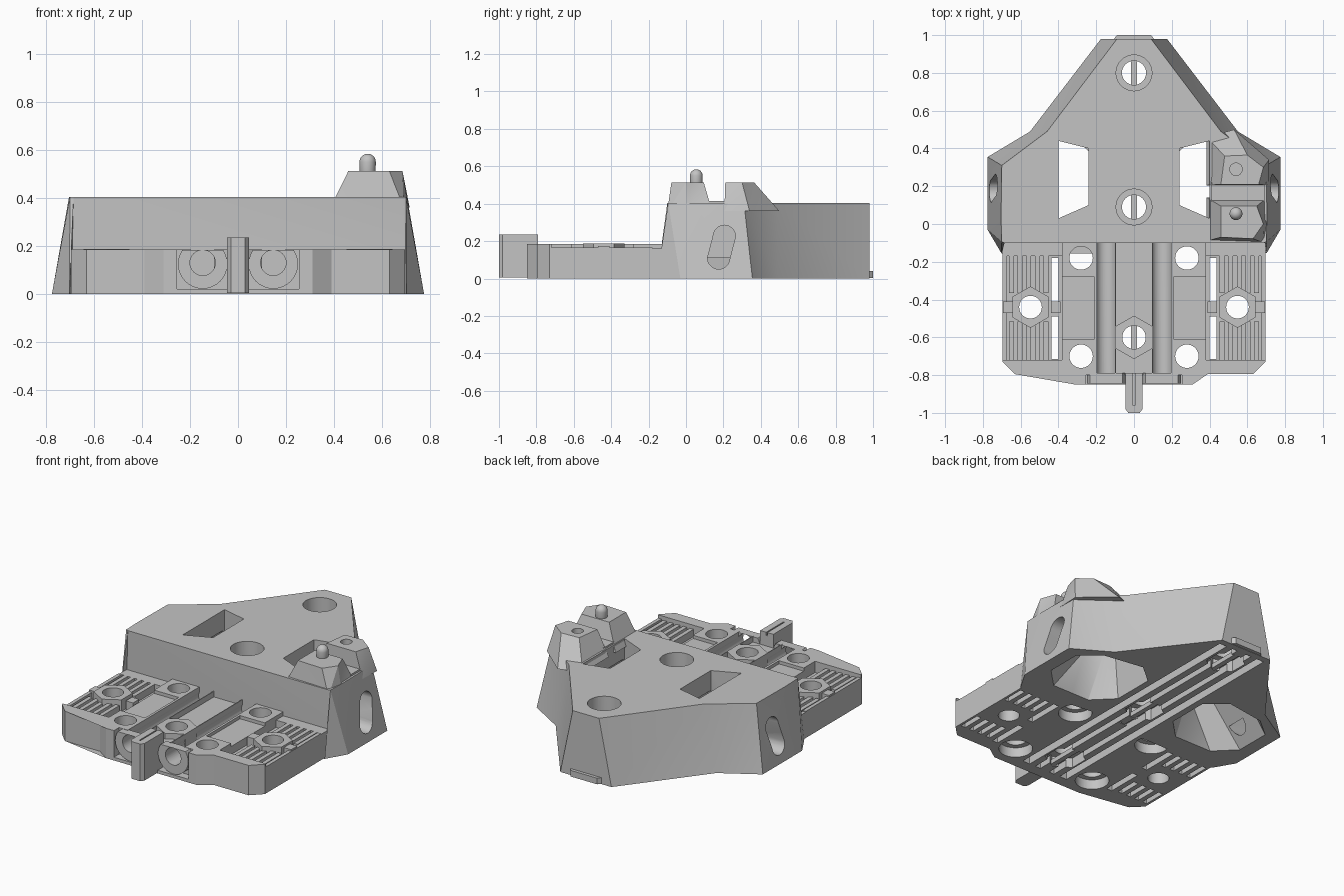
import bpy, bmesh, math

cube = bpy.data.objects.get("Cube")
if cube:
    bpy.data.objects.remove(cube, do_unlink=True)

grey = bpy.data.materials.new("plain grey")
grey.use_nodes = True
tone = (0.55, 0.55, 0.55, 1)
grey.diffuse_color = tone
grey.node_tree.nodes["Principled BSDF"].inputs["Base Color"].default_value = tone
parts = []


def finish(name, bm):
    """Turn a closed bmesh into an object with outward normals."""
    bmesh.ops.recalc_face_normals(bm, faces=bm.faces)
    if bm.calc_volume(signed=True) < 0:
        bmesh.ops.reverse_faces(bm, faces=bm.faces)
    mesh = bpy.data.meshes.new(name)
    bm.to_mesh(mesh)
    bm.free()
    mesh.materials.append(grey)
    obj = bpy.data.objects.new(name, mesh)
    bpy.context.collection.objects.link(obj)
    parts.append(obj)
    return obj


def loft(name, low, z0, high, z1, place=lambda x, y, z: (x, y, z)):
    """Solid between two outlines with the same number of points."""
    bm = bmesh.new()
    a = [bm.verts.new(place(x, y, z0)) for x, y in low]
    b = [bm.verts.new(place(x, y, z1)) for x, y in high]
    n = len(a)
    bm.faces.new(a)
    bm.faces.new(b)
    for i in range(n):
        j = (i + 1) % n
        bm.faces.new((a[i], a[j], b[j], b[i]))
    bmesh.ops.triangulate(bm, faces=bm.faces)
    return finish(name, bm)


def prism(name, outline, z0, z1):
    return loft(name, outline, z0, outline, z1)


def box(name, x0, x1, y0, y1, z0, z1):
    return prism(name, [(x0, y0), (x1, y0), (x1, y1), (x0, y1)], z0, z1)


def ngon(x, y, r, n=32, turn=0.0):
    return [(x + r * math.cos(turn + math.tau * i / n),
             y + r * math.sin(turn + math.tau * i / n)) for i in range(n)]


def hexagon(x, y, r):
    return ngon(x, y, r, 6, math.pi / 2)


def tube_y(name, x, z, r, y0, y1):
    """Cylinder lying along y."""
    ring = ngon(x, z, r)
    return loft(name, ring, y0, ring, y1, lambda a, b, c: (a, c, b))


def mirrored(points):
    """Close an outline given for its +x half, front to back."""
    return points + [(-x, y) for x, y in reversed(points)]


def flip(points, s):
    return [(s * x, y) for x, y in points]


def cut(target, tools):
    """Subtract each tool; if a solver loses the part, try the next solver."""
    for tool in tools:
        before = target.data.copy()
        for solver in ("EXACT", "MANIFOLD", "FLOAT"):
            mod = target.modifiers.new("cut", "BOOLEAN")
            mod.operation, mod.solver, mod.object = "DIFFERENCE", solver, tool
            bpy.context.view_layer.objects.active = target
            bpy.ops.object.modifier_apply(modifier=mod.name)
            if len(target.data.polygons) > len(before.polygons) / 2:
                break
            target.data = before.copy()
        parts.remove(tool)
        bpy.data.objects.remove(tool, do_unlink=True)


def under_grooves(y0, y1):
    """Long grooves along the underside."""
    return [box("groove", s * x - w, s * x + w, y0, y1, -0.1, 0.045)
            for s in (1, -1) for x, w in ((0.05, 0.018), (0.135, 0.025))]


# Rear body with sloping sides
low = mirrored([(0.695, -0.1), (0.702, -0.155), (0.775, -0.03), (0.775, 0.355), (0.55, 0.49), (0.175, 0.98)])
high = mirrored([(0.685, -0.1), (0.70, -0.095), (0.704, 0.03), (0.70, 0.31), (0.46, 0.49), (0.09, 0.98)])
body = loft("rear_body", low, 0, high, 0.403)

cuts = []
for y in (0.09, 0.8):
    cuts += [prism("bore", ngon(0, y, 0.064), -0.1, 0.6),
             prism("counterbore", ngon(0, y, 0.095), 0.3, 0.6),
             prism("nut_pocket", hexagon(0, y, 0.11), -0.1, 0.07)]
slot = [(y + 0.06 * math.cos(a0 + math.pi * i / 10), z + 0.06 * math.sin(a0 + math.pi * i / 10))
        for y, z, a0 in ((0.205, 0.225, 0), (0.175, 0.11, math.pi)) for i in range(11)]
for s in (1, -1):
    window = flip([(0.24, 0.10), (0.40, 0.03), (0.40, 0.44), (0.24, 0.40)], s)
    mouth = flip([(0.20, 0.10), (0.32, -0.02), (0.58, -0.02), (0.70, 0.10),
                  (0.70, 0.32), (0.58, 0.42), (0.32, 0.46), (0.20, 0.36)], s)
    throat = flip([(0.23, 0.11), (0.28, 0.07), (0.38, 0.025), (0.46, 0.10),
                   (0.46, 0.34), (0.38, 0.445), (0.28, 0.42), (0.23, 0.37)], s)
    cuts += [prism("window", window, 0.2, 0.6), loft("duct", mouth, -0.01, throat, 0.28),
             loft("side_slot", slot, s * 0.6, slot, s * 0.9, lambda y, z, x: (x, y, z))]
cut(body, cuts + under_grooves(-0.2, 0.94))

# Front platform
plate = prism("front_platform", mirrored([(0.31, -0.85), (0.39, -0.795), (0.63, -0.795),
              (0.695, -0.73), (0.695, -0.1)]), 0, 0.185)
cuts = [box("center_channel", -0.095, 0.095, -0.9, 0, 0.15, 0.3),
        box("collar_recess", -0.255, 0.255, -0.9, -0.80, 0.02, 0.3)]
for s in (1, -1):
    def sbox(name, x0, x1, *rest):
        return box(name, min(s * x0, s * x1), max(s * x0, s * x1), *rest)
    cuts += [tube_y("rod_channel", s * 0.147, 0.13, 0.053, -1, 0),
             sbox("rod_opening", 0.10, 0.195, -0.9, 0, 0.135, 0.3),
             sbox("rim_step", 0.66, 0.8, -0.72, -0.05, 0.165, 0.3),
             sbox("clamp_recess", 0.38, 0.672, -0.72, -0.17, 0.115, 0.3),
             sbox("back_recess", 0.38, 0.8, -0.18, -0.05, 0.16, 0.3),
             sbox("flat_recess", 0.21, 0.385, -0.61, -0.28, 0.165, 0.3)]
    cuts += [sbox("slit", 0.40, 0.437, y0, y1, -0.1, 0.3) for y0, y1 in ((-0.715, -0.49), (-0.41, -0.18))]
    cuts += [sbox("under_slot", x, x + 0.03, y0, y1, -0.1, 0.05)
             for x in (0.47, 0.53, 0.59, 0.65) for y0, y1 in ((-0.70, -0.56), (-0.32, -0.18))]
    for y in (-0.70, -0.18):
        cuts += [prism("bolt_hole", ngon(s * 0.28, y, 0.062), -0.1, 0.3),
                 prism("bolt_seat", ngon(s * 0.28, y, 0.095), -0.1, 0.06)]
    cuts.append(prism("clamp_hole", ngon(s * 0.548, -0.44, 0.06), -0.1, 0.3))
cuts += [prism("nut_pocket", hexagon(0, -0.6, 0.115), -0.1, 0.06),
         prism("bore", ngon(0, -0.6, 0.062), -0.1, 0.3)]
cut(plate, cuts + under_grooves(-0.78, 0))

# Belt ribs, clamp lugs and rod collars on both sides
for s, side in ((1, "left"), (-1, "right")):
    for i in range(5):
        x = s * (0.465 + 0.046 * i)
        for end, y0, y1 in (("front", -0.72, -0.515), ("back", -0.365, -0.165)):
            box(f"{side}_{end}_belt_rib", x - 0.013, x + 0.013, y0, y1, 0.11, 0.16)
    lug = prism(f"{side}_clamp_lug", hexagon(s * 0.548, -0.44, 0.11), 0.1, 0.187)
    cut(lug, [prism("hole", ngon(s * 0.548, -0.44, 0.06), 0, 0.3)])
    for x in (0.415, 0.668):
        box(f"{side}_lug_arm", s * x - 0.025, s * x + 0.025, -0.47, -0.41, 0.1, 0.175)
    collar = tube_y(f"{side}_rod_collar", s * 0.147, 0.125, 0.103, -0.845, -0.79)
    cut(collar, [tube_y("bore", s * 0.147, 0.13, 0.053, -1, 0),
                 box("trim", -0.5, 0.5, -1, 0, 0.183, 0.4)])

# Center nut seat, front tab, rear foot and underside rib
seat = prism("center_nut_seat", hexagon(0, -0.6, 0.115), 0.1, 0.185)
cut(seat, [prism("hole", ngon(0, -0.6, 0.062), 0, 0.3)])
tab = prism("front_tab", [(-0.045, -0.98), (-0.03, -1.0), (0.03, -1.0), (0.045, -0.98),
                          (0.045, -0.79), (-0.045, -0.79)], 0.005, 0.235)
cut(tab, [box("slit", -0.004, 0.004, -0.96, -0.7, 0.215, 0.3)])
prism("rear_foot", [(-0.115, 0.97), (0.115, 0.97), (0.09, 1.0), (-0.09, 1.0)], 0.002, 0.04)
box("underside_rib", -0.015, 0.015, -0.78, 0.95, 0.002, 0.03)

# Belt tensioner tower
loft("front_tower_block", [(0.385, -0.09), (0.69, -0.1), (0.71, 0.0), (0.705, 0.14), (0.385, 0.14)], 0.36,
     [(0.46, -0.07), (0.63, -0.078), (0.685, 0.0), (0.65, 0.095), (0.46, 0.095)], 0.513)
rear = loft("rear_tower_block", [(0.385, 0.205), (0.71, 0.205), (0.715, 0.34), (0.53, 0.50), (0.385, 0.46)], 0.36,
            [(0.46, 0.21), (0.66, 0.21), (0.685, 0.30), (0.60, 0.365), (0.48, 0.36)], 0.513)
cut(rear, [prism("hole", ngon(0.54, 0.29, 0.033), 0.42, 0.6)])
box("tower_belt_floor", 0.41, 0.69, 0.12, 0.22, 0.36, 0.415)

# Rounded guide pin: a ball stretched into a capsule
bm = bmesh.new()
bmesh.ops.create_uvsphere(bm, u_segments=24, v_segments=12, radius=0.034)
for v in bm.verts:
    v.co.z += 0.55 if v.co.z > -0.001 else 0.5
    v.co.x += 0.54
    v.co.y += 0.055
finish("guide_pin", bm)

# Round walls smooth, edges crisp
for obj in parts:
    bpy.ops.object.select_all(action="DESELECT")
    obj.select_set(True)
    bpy.context.view_layer.objects.active = obj
    bpy.ops.object.shade_smooth_by_angle(angle=math.radians(25))
